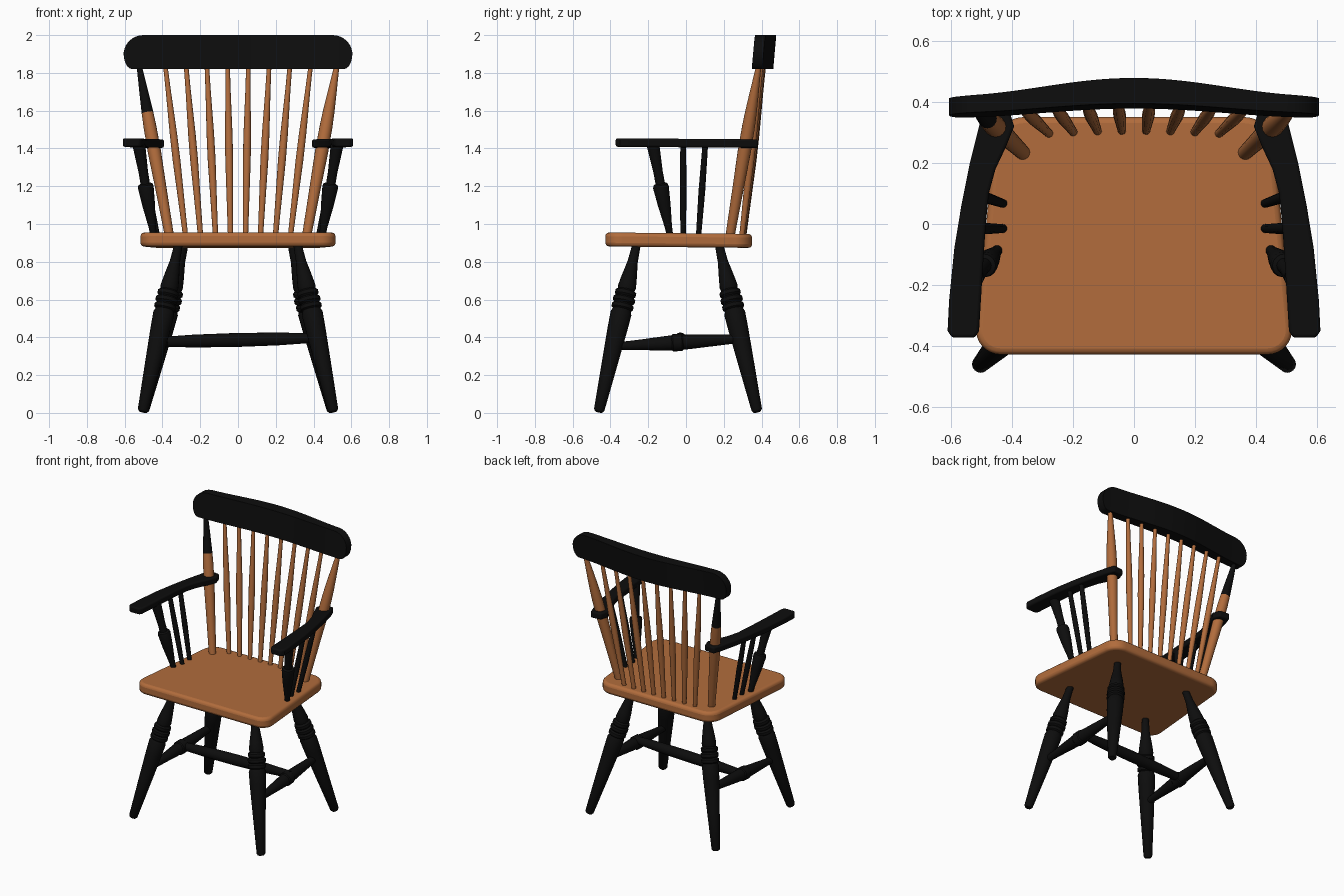
import bpy, bmesh, math
from mathutils import Vector

if "Cube" in bpy.data.objects:
    bpy.data.objects.remove(bpy.data.objects["Cube"])


def material(name, rgb):
    m = bpy.data.materials.new(name)
    m.diffuse_color = (*rgb, 1)
    m.use_nodes = True
    m.node_tree.nodes["Principled BSDF"].inputs["Base Color"].default_value = m.diffuse_color
    return m


BLACK = material("black paint", (0.004, 0.004, 0.004))
WOOD = material("orange wood", (0.44, 0.15, 0.045))


def finish(bm, name, mats, bevel=0.0, angle=35):
    bmesh.ops.recalc_face_normals(bm, faces=bm.faces)
    me = bpy.data.meshes.new(name)
    bm.to_mesh(me)
    bm.free()
    ob = bpy.data.objects.new(name, me)
    bpy.context.collection.objects.link(ob)
    for m in mats:
        me.materials.append(m)
    if bevel:
        mod = ob.modifiers.new("soft edges", 'BEVEL')
        mod.width = bevel
        mod.segments = 3
        mod.limit_method = 'ANGLE'
        mod.angle_limit = math.radians(40)
    bpy.context.view_layer.objects.active = ob
    ob.select_set(True)
    bpy.ops.object.shade_smooth_by_angle(angle=math.radians(angle))
    ob.select_set(False)
    return ob


def turned(name, a, b, profile, mat, seg=16):
    """Turned rod from a to b; profile is (fraction along, radius)."""
    a, b = Vector(a), Vector(b)
    q = (b - a).to_track_quat('Z', 'Y')
    bm = bmesh.new()
    rings = []
    for t, r in profile:
        c = a.lerp(b, t)
        rings.append([bm.verts.new(c + q @ Vector((r * math.cos(k * math.tau / seg),
                                                   r * math.sin(k * math.tau / seg), 0)))
                      for k in range(seg)])
    for lo, hi in zip(rings, rings[1:]):
        for k in range(seg):
            n = (k + 1) % seg
            bm.faces.new((lo[k], lo[n], hi[n], hi[k]))
    bm.faces.new(rings[0][::-1])
    bm.faces.new(rings[-1])
    return finish(bm, name, [mat])


def slab(name, outline, z0, z1, mat, tilt=0.0, corner=0.0, bevel=0.015):
    """Flat board from a plan outline, falling by tilt per unit of y."""
    bm = bmesh.new()
    f = bm.faces.new([bm.verts.new((x, y, z0)) for x, y in outline])
    up = bmesh.ops.extrude_face_region(bm, geom=[f])['geom']
    bmesh.ops.translate(bm, verts=[v for v in up if isinstance(v, bmesh.types.BMVert)],
                        vec=(0, 0, z1 - z0))
    if corner:
        upright = [e for e in bm.edges if abs(e.verts[0].co.z - e.verts[1].co.z) > 0.01]
        bmesh.ops.bevel(bm, geom=upright, offset=corner, segments=8, profile=0.5,
                        affect='EDGES')
    for v in bm.verts:
        v.co.z -= tilt * v.co.y
    return finish(bm, name, [mat], bevel)


# Seat: tapered board with round corners
slab("seat", [(-0.525, -0.427), (0.525, -0.427), (0.45, 0.35), (-0.45, 0.35)],
     0.877, 0.951, WOOD, tilt=0.01, corner=0.09, bevel=0.02)

# Crest rail: curved in plan, rounded ends, leaning back slightly
bm = bmesh.new()
cols = []
N = 48
for i in range(N + 1):
    x = -0.605 * math.cos(math.pi * i / N)
    wave = 0.5 + 0.5 * math.cos(math.pi * x / 0.605)
    d = max(0, abs(x) - 0.5) / 0.105
    e = max(0, abs(x) - 0.56) / 0.045
    top = 1.9 + 0.1 * math.sqrt(max(0.01, 1 - d * d))
    bot = 1.9 - 0.08 * math.sqrt(max(0.01, 1 - e * e))
    front, back = 0.364 + 0.03 * wave, 0.42 + 0.058 * wave
    lean = lambda z: 0.09 * (z - 2.0)
    cols.append([bm.verts.new((x, y + lean(z), z)) for y, z in
                 ((front, bot), (back, bot), (back, top), (front, top))])
for p, q in zip(cols, cols[1:]):
    for k in range(4):
        n = (k + 1) % 4
        bm.faces.new((p[k], p[n], q[n], q[k]))
bm.faces.new(cols[0])
bm.faces.new(cols[-1])
finish(bm, "crest_rail", [BLACK], bevel=0.008)

# Back spindles
thin = [(0, 0.014), (0.15, 0.016), (0.45, 0.021), (0.6, 0.02), (0.85, 0.014), (1, 0.012)]
for i in range(8):
    u = (i - 3.5) / 3.5
    turned(f"back_spindle_{i + 1}", (0.277 * u, 0.305 - 0.01 * u * u, 0.93),
           (0.385 * u, 0.412 - 0.014 * u * u, 1.84), thin, WOOD, 12)

# Arm outline for the right side
ARM = [(0.52, -0.372), (0.595, -0.372), (0.61, -0.35), (0.605, -0.25), (0.588, -0.08),
       (0.565, 0.06), (0.537, 0.2), (0.507, 0.32), (0.485, 0.382), (0.41, 0.375),
       (0.392, 0.32), (0.42, 0.25), (0.453, 0.18), (0.475, 0.1), (0.485, 0),
       (0.495, -0.15), (0.507, -0.35)]
LEG = [(0, 0.02), (0.012, 0.028), (0.3, 0.043), (0.5, 0.053), (0.59, 0.056), (0.612, 0.048),
       (0.62, 0.058), (0.64, 0.058), (0.65, 0.048), (0.66, 0.059), (0.68, 0.059),
       (0.69, 0.048), (0.7, 0.056), (0.72, 0.056), (0.73, 0.044), (0.75, 0.048),
       (0.8, 0.042), (0.9, 0.027), (1, 0.022)]
BALUSTER = [(0, 0.016), (0.12, 0.02), (0.35, 0.034), (0.54, 0.042), (0.57, 0.038),
            (0.58, 0.025), (0.7, 0.025), (1, 0.034)]
POST = [(0, 0.024), (0.3, 0.03), (0.5, 0.035), (0.65, 0.034), (0.733, 0.031),
        (0.85, 0.024), (1, 0.014)]

for s, side in ((-1, "left"), (1, "right")):
    # Back post; the left one is black above the arm
    post = turned(f"{side}_back_post", (s * 0.362, 0.232, 0.93),
                  (s * 0.522, 0.384, 1.83), POST, WOOD)
    if s < 0:
        post.data.materials.append(BLACK)
        for p in post.data.polygons:
            p.material_index = int(p.center.z > 1.59)

    # Arm and its supports
    slab(f"{side}_arm", [(s * x, y) for x, y in ARM], 1.406, 1.451, BLACK,
         tilt=0.008, bevel=0.01)
    turned(f"{side}_arm_baluster", (s * 0.445, -0.083, 0.93), (s * 0.525, -0.175, 1.42),
           BALUSTER, BLACK)
    for n, y0, y1 in ((1, -0.015, -0.015), (2, 0.066, 0.102)):
        turned(f"{side}_arm_spindle_{n}", (s * 0.425, y0, 0.93), (s * 0.53, y1, 1.42),
               [(0, 0.014), (0.5, 0.018), (1, 0.015)], BLACK, 12)

    # Legs
    turned(f"{side}_front_leg", (s * 0.505, -0.462, 0.006), (s * 0.315, -0.262, 0.89), LEG, BLACK)
    turned(f"{side}_back_leg", (s * 0.5, 0.377, 0.006), (s * 0.285, 0.175, 0.89), LEG, BLACK)

    # Side stretcher
    turned(f"{side}_stretcher", (s * 0.425, -0.375, 0.352), (s * 0.41, 0.29, 0.393),
           [(0, 0.02), (0.2, 0.028), (0.4, 0.038), (0.45, 0.04), (0.46, 0.046), (0.53, 0.046),
            (0.54, 0.04), (0.6, 0.038), (0.8, 0.03), (1, 0.022)], BLACK)

# Cross stretcher
turned("cross_stretcher", (-0.45, -0.03, 0.375), (0.43, -0.03, 0.397),
       [(0, 0.024), (0.25, 0.034), (0.5, 0.037), (0.75, 0.034), (1, 0.024)], BLACK)
